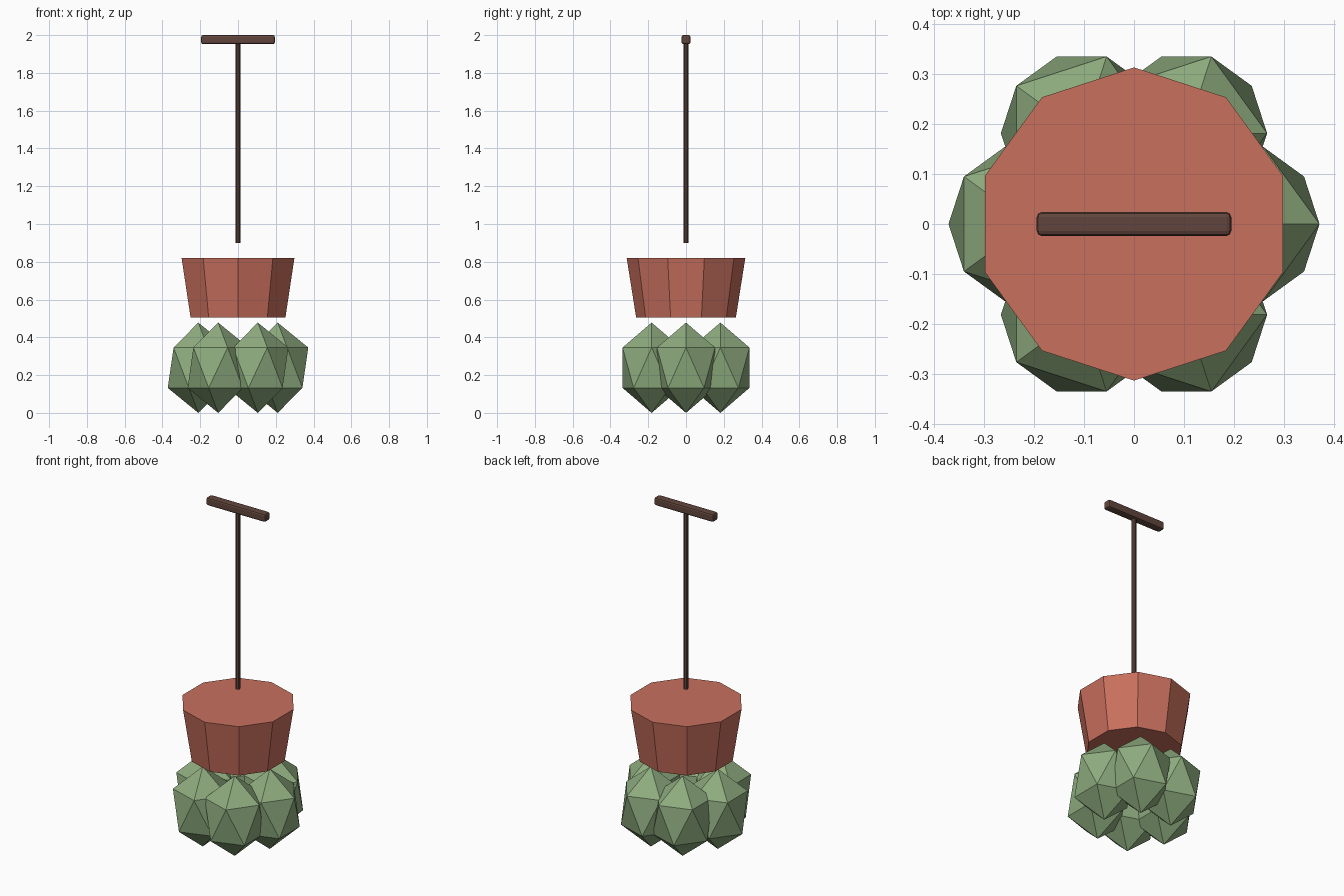
import bpy
from math import cos, sin, pi

if "Cube" in bpy.data.objects:
    bpy.data.objects.remove(bpy.data.objects["Cube"])


def material(name, rgb):
    m = bpy.data.materials.new(name)
    m.diffuse_color = (*rgb, 1)
    m.use_nodes = True
    m.node_tree.nodes["Principled BSDF"].inputs["Base Color"].default_value = m.diffuse_color
    return m


GREEN = material("leaf_green", (0.27, 0.41, 0.21))
CLAY = material("terracotta", (0.58, 0.16, 0.11))
WOOD = material("dark_wood", (0.12, 0.06, 0.045))


def finish(name, mat):
    ob = bpy.context.object
    ob.name = ob.data.name = name
    ob.data.materials.append(mat)
    return ob


# Ring of six stretched low-poly foliage clumps
for i in range(6):
    a = i * pi / 3
    bpy.ops.mesh.primitive_ico_sphere_add(
        subdivisions=1, radius=0.181,
        location=(0.21 * cos(a), 0.21 * sin(a), 0.239))
    clump = finish(f"foliage_{i + 1}", GREEN)
    clump.scale.z = 0.239 / 0.181

# Ten-sided tapered pot, floating just above the foliage
bpy.ops.mesh.primitive_cone_add(vertices=10, radius1=0.264, radius2=0.314,
                                depth=0.315, location=(0, 0, 0.6625))
finish("pot", CLAY)

# Thin hanging rod, from just above the pot up to the handle
bpy.ops.mesh.primitive_cylinder_add(vertices=8, radius=0.0125, depth=1.07,
                                    location=(0, 0, 1.435))
finish("rod", WOOD)

# Cross handle with softened edges
bpy.ops.mesh.primitive_cube_add(size=1, location=(0, 0, 1.976))
handle = finish("handle", WOOD)
handle.scale = (0.39, 0.048, 0.048)
bpy.ops.object.transform_apply(location=False, rotation=False, scale=True)
bevel = handle.modifiers.new("bevel", 'BEVEL')
bevel.width = 0.01
bevel.segments = 2
